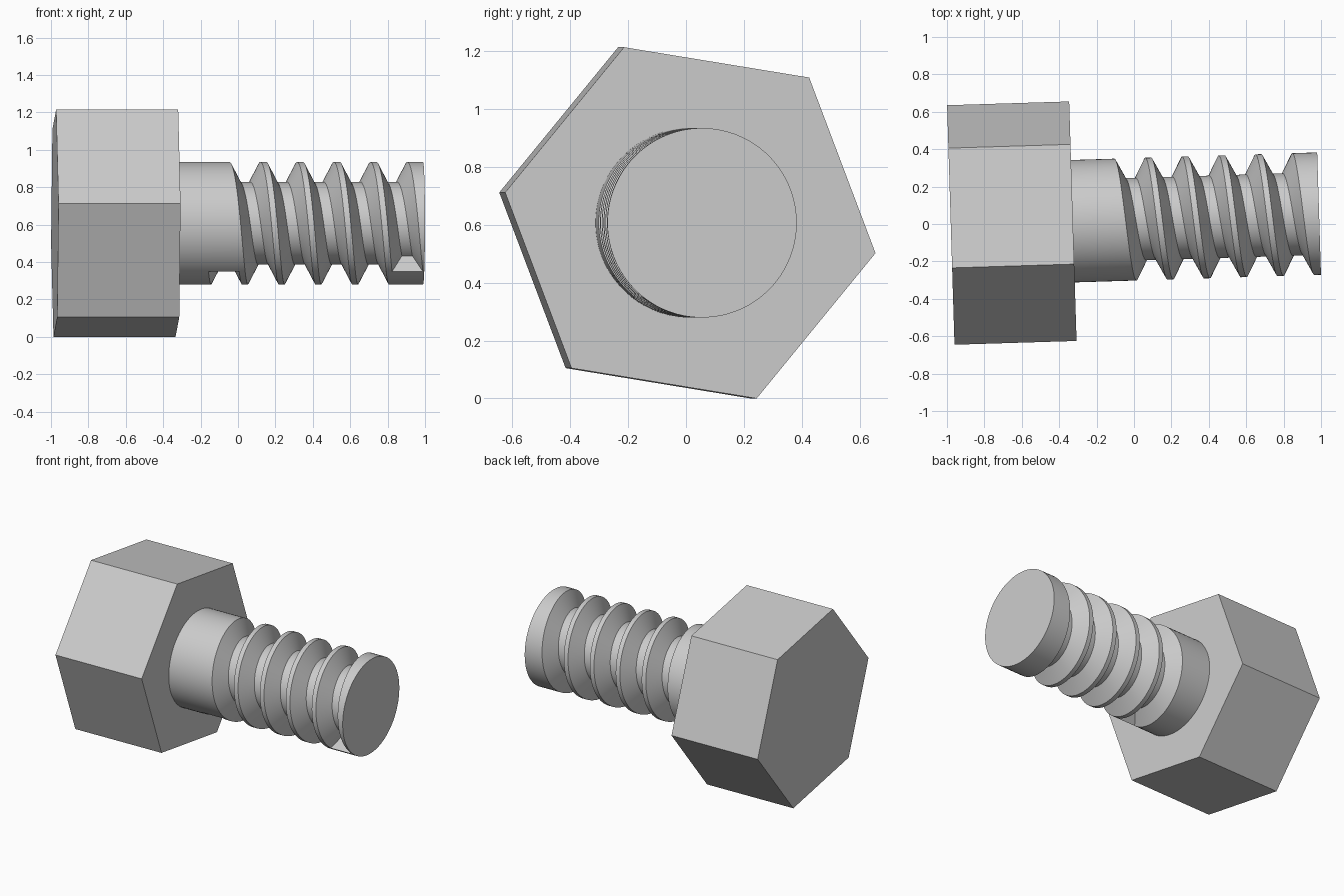
import bpy, bmesh, math
from mathutils import Matrix

cube = bpy.data.objects.get("Cube")
if cube:
    bpy.data.objects.remove(cube, do_unlink=True)

# Bolt axis: local x, turned slightly about z
PLACE = Matrix.Translation((0, 0.025, 0.607)) @ Matrix.Rotation(math.radians(1.77), 4, 'Z')
HEAD_BACK, HEAD_FRONT, TIP = -0.98, -0.327, 0.99

steel = bpy.data.materials.new("steel grey")
steel.use_nodes = True
grey = (0.6, 0.6, 0.6, 1)
steel.diffuse_color = grey
steel.node_tree.nodes["Principled BSDF"].inputs["Base Color"].default_value = grey


def finish(bm, name):
    bmesh.ops.recalc_face_normals(bm, faces=bm.faces)
    mesh = bpy.data.meshes.new(name)
    bm.to_mesh(mesh)
    bm.free()
    obj = bpy.data.objects.new(name, mesh)
    obj.matrix_world = PLACE
    mesh.materials.append(steel)
    bpy.context.collection.objects.link(obj)
    return obj


def ring_point(s, radius, angle):
    return (s, radius * math.cos(angle), radius * math.sin(angle))


# Hexagonal head
bm = bmesh.new()
corners = [math.radians(-9.3 + 60 * i) for i in range(6)]
back = [bm.verts.new(ring_point(HEAD_BACK, 0.649, a)) for a in corners]
front = [bm.verts.new(ring_point(HEAD_FRONT, 0.649, a)) for a in corners]
bm.faces.new(back)
bm.faces.new(front)
for i in range(6):
    j = (i + 1) % 6
    bm.faces.new((back[i], back[j], front[j], front[i]))
finish(bm, "hex_head")

# Shank with a helical groove of five full turns
SEGMENTS, TURNS, PITCH = 80, 5, 0.1965
GROOVE_START = -0.082
START_ANGLE = math.radians(-90 - 38)
OUTER, ROOT = 0.3275, 0.221
GROOVE = [(-0.0825, OUTER), (-0.028, ROOT), (0.028, ROOT), (0.0825, OUTER)]

bm = bmesh.new()
starts, ends, grooves = [], [], []
for k in range(SEGMENTS):
    angle = START_ANGLE + math.tau * k / SEGMENTS
    starts.append(bm.verts.new(ring_point(HEAD_FRONT - 0.01, OUTER, angle)))
    ends.append(bm.verts.new(ring_point(TIP, OUTER, angle)))
    count = TURNS + 1 if k == 0 else TURNS   # seam holds both groove ends
    grooves.append([[bm.verts.new(ring_point(
        GROOVE_START + PITCH * (j + k / SEGMENTS) + ds, r, angle))
        for ds, r in GROOVE] for j in range(count)])

for k in range(SEGMENTS):
    n = (k + 1) % SEGMENTS
    left = grooves[k][:TURNS]
    right = grooves[n][1:] if n == 0 else grooves[n][:TURNS]
    # plain cylinder before and after the thread
    lead = [grooves[0][0][0], grooves[0][0][3]] if n == 0 else []
    bm.faces.new([starts[k], left[0][0], right[0][0]] + lead[::-1] + [starts[n]])
    tail = [grooves[0][TURNS][0], grooves[0][TURNS][3]] if k == 0 else []
    bm.faces.new([left[-1][3]] + tail + [ends[k], ends[n], right[-1][3]])
    # groove walls, groove floor and crests
    a, b = sum(left, []), sum(right, [])
    for i in range(len(a) - 1):
        bm.faces.new((a[i], a[i + 1], b[i + 1], b[i]))

# Flat walls where the groove starts and stops, and the end caps
bm.faces.new(grooves[0][0])
bm.faces.new(grooves[0][TURNS])
bm.faces.new(starts)
bm.faces.new(ends)
shank = finish(bm, "threaded_shank")

bpy.ops.object.select_all(action='DESELECT')
bpy.context.view_layer.objects.active = shank
shank.select_set(True)
bpy.ops.object.shade_smooth_by_angle(angle=math.radians(30))
